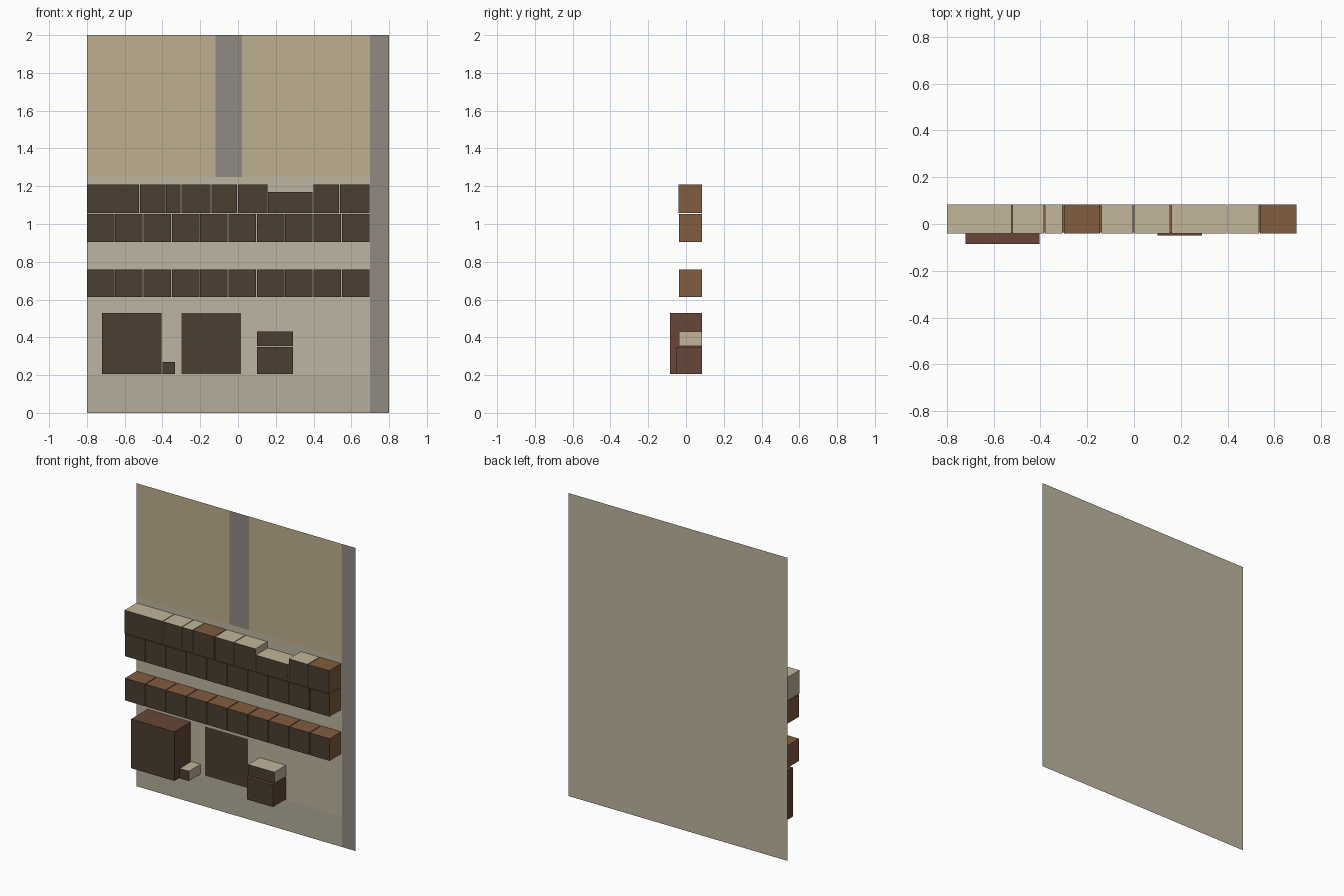
import bpy

if "Cube" in bpy.data.objects:
    bpy.data.objects.remove(bpy.data.objects["Cube"])

WALL_Y = 0.085


def material(name, r, g, b):
    m = bpy.data.materials.new(name)
    m.diffuse_color = [((c / 255 + 0.055) / 1.055) ** 2.4 for c in (r, g, b)] + [1]
    m.use_nodes = True
    m.node_tree.nodes["Principled BSDF"].inputs["Base Color"].default_value = m.diffuse_color
    return m


plaster = material("plaster", 190, 181, 161)
tan = material("tan", 190, 175, 142)
grey = material("grey", 144, 139, 130)
skirting = material("skirting", 180, 173, 153)
dark = material("dark_front", 76, 63, 49)
beige = material("beige", 194, 181, 154)
brown = material("brown", 130, 93, 63)
red_brown = material("red_brown", 103, 70, 56)


def make(name, verts, faces, mats, front=None):
    me = bpy.data.meshes.new(name)
    me.from_pydata(verts, [], faces)
    for m in mats:
        me.materials.append(m)
    if front is not None:
        me.polygons[front].material_index = 1
    ob = bpy.data.objects.new(name, me)
    bpy.context.collection.objects.link(ob)
    return ob


def panel(name, x0, x1, z0, z1, mat, y):
    return make(name, [(x0, y, z0), (x1, y, z0), (x1, y, z1), (x0, y, z1)],
                [(0, 1, 2, 3)], [mat])


def crate(name, x0, x1, z0, z1, y0, mat):
    """Box against the wall with a dark front face."""
    v = [(x, y, z) for y in (y0, WALL_Y - 0.001) for x, z in
         ((x0, z0), (x1, z0), (x1, z1), (x0, z1))]
    f = [(0, 1, 2, 3), (5, 4, 7, 6), (1, 5, 6, 2),
         (4, 0, 3, 7), (3, 2, 6, 7), (4, 5, 1, 0)]
    return make(name, v, f, [mat, dark], front=0)


# Flat backdrop wall with painted areas just in front of it
panel("wall", -0.8, 0.8, 0, 2, plaster, WALL_Y)
PAINT_Y = WALL_Y - 0.001
panel("skirting", -0.8, 0.7, 0, 0.2, skirting, PAINT_Y)
panel("upper_panel_left", -0.8, -0.12, 1.25, 2, tan, PAINT_Y)
panel("upper_panel_right", 0.02, 0.7, 1.25, 2, tan, PAINT_Y)
panel("pillar_middle", -0.12, 0.02, 1.25, 2, grey, PAINT_Y)
panel("pillar_right", 0.7, 0.8, 0, 2, grey, PAINT_Y)

# Two even rows of crates
GAP = 0.005
for row, (z0, z1) in enumerate(((0.613, 0.76), (0.905, 1.052))):
    for i in range(10):
        x = -0.8 + 0.15 * i
        crate(f"row_{row}_crate_{i}", x, x + 0.15 - GAP, z0, z1, -0.037, brown)

# Top row with mixed widths
edges = [-0.8, -0.52, -0.38, -0.30, -0.14, 0, 0.16, 0.40, 0.54, 0.70]
for i, (a, b) in enumerate(zip(edges, edges[1:])):
    crate(f"top_row_crate_{i}", a, b - GAP, 1.057, 1.17 if i == 6 else 1.21,
          -0.041, brown if i in (3, 8) else beige)

# Lower group: large cabinet, small box, flat hatch and stacked pair
crate("large_cabinet", -0.72, -0.405, 0.205, 0.53, -0.086, red_brown)
crate("small_box", -0.4, -0.333, 0.205, 0.27, -0.037, beige)
panel("flat_hatch", -0.3, 0.017, 0.205, 0.53, dark, WALL_Y - 0.003)
crate("stack_lower", 0.1, 0.29, 0.205, 0.35, -0.05, red_brown)
crate("stack_upper", 0.1, 0.29, 0.355, 0.43, -0.036, beige)
